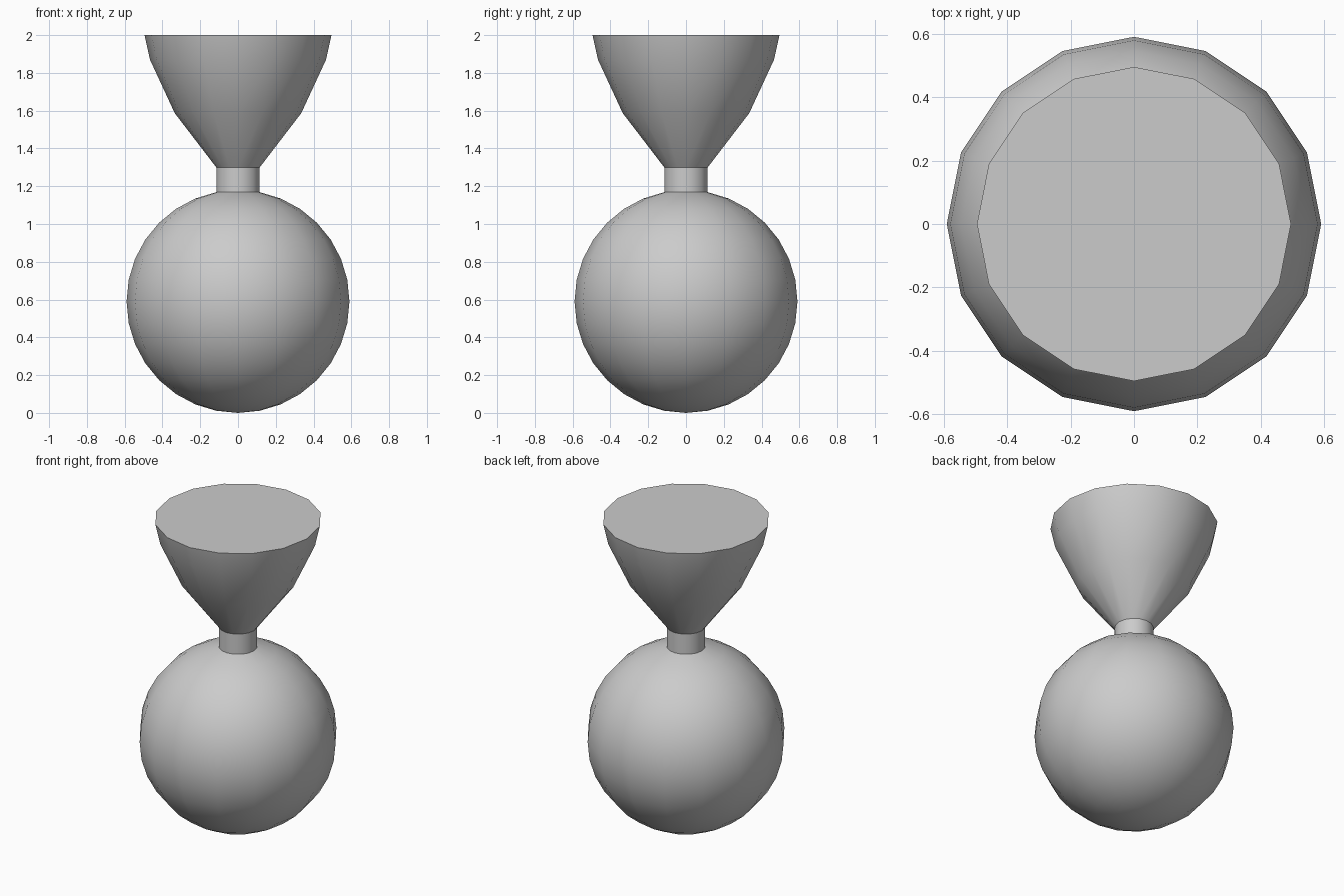
import bpy, bmesh, math

if "Cube" in bpy.data.objects:
    bpy.data.objects.remove(bpy.data.objects["Cube"])

SIDES = 16
R = 0.59  # ball radius


def lathe(name, profile):
    """Revolve (radius, z) points around z; a radius of 0 makes a pole."""
    bm = bmesh.new()
    verts = [bm.verts.new((r, 0, z)) for r, z in profile]
    edges = [bm.edges.new(pair) for pair in zip(verts, verts[1:])]
    bmesh.ops.spin(bm, geom=verts + edges, cent=(0, 0, 0), axis=(0, 0, 1),
                   angle=math.tau, steps=SIDES, use_merge=True)
    bmesh.ops.remove_doubles(bm, verts=bm.verts, dist=1e-4)
    bmesh.ops.recalc_face_normals(bm, faces=bm.faces)
    # open profiles: make sure the walls face away from the axis
    side = sum(f.normal.x * f.calc_center_median().x +
               f.normal.y * f.calc_center_median().y for f in bm.faces)
    if side < 0:
        bmesh.ops.reverse_faces(bm, faces=bm.faces)
    mesh = bpy.data.meshes.new(name)
    bm.to_mesh(mesh)
    bm.free()
    obj = bpy.data.objects.new(name, mesh)
    bpy.context.collection.objects.link(obj)
    bpy.context.view_layer.objects.active = obj
    obj.select_set(True)
    bpy.ops.object.shade_smooth_by_angle(angle=math.radians(30))
    obj.select_set(False)
    return obj


# Ball: 16 rings, with the top ring left open where the neck starts
ball = [(R * math.sin(i * math.pi / 16), R - R * math.cos(i * math.pi / 16))
        for i in range(16)]
neck_r, neck_z = ball[-1]
lathe("ball", ball)

# Neck rising from the ball's top ring
lathe("neck", [(neck_r, neck_z), (neck_r, 1.30)])

# Flared top with a flat cap
lathe("flared_top", [(neck_r, 1.30), (0.335, 1.587), (0.466, 1.87),
                     (0.495, 2.0), (0, 2.0)])
